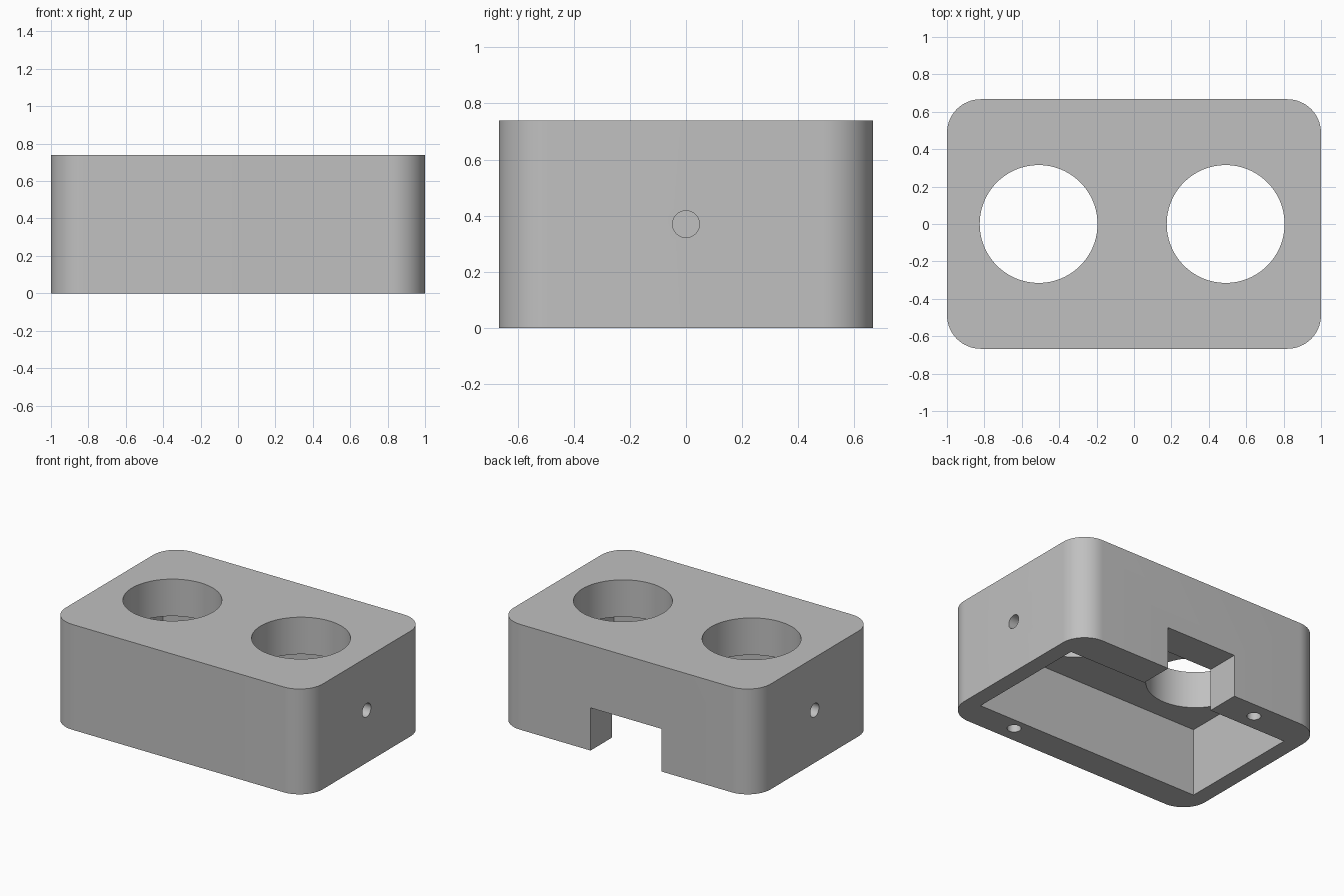
import bpy, bmesh, math
from mathutils import Vector

default = bpy.data.objects.get("Cube")
if default:
    bpy.data.objects.remove(default, do_unlink=True)

HALF_X, HALF_Y, HEIGHT = 1.0, 0.667, 0.74
CORNER = 0.18
CEILING = 0.48

grey = bpy.data.materials.new("plain grey")
grey.use_nodes = True
color = (0.53, 0.53, 0.53, 1.0)
grey.diffuse_color = color
grey.node_tree.nodes["Principled BSDF"].inputs["Base Color"].default_value = color


def prism(name, outline, height):
    """Extrude a closed outline upward from z = 0."""
    bm = bmesh.new()
    face = bm.faces.new([bm.verts.new((x, y, 0)) for x, y in outline])
    top = bmesh.ops.extrude_face_region(bm, geom=[face])["geom"]
    verts = [v for v in top if isinstance(v, bmesh.types.BMVert)]
    bmesh.ops.translate(bm, verts=verts, vec=(0, 0, height))
    bmesh.ops.recalc_face_normals(bm, faces=bm.faces)
    mesh = bpy.data.meshes.new(name)
    bm.to_mesh(mesh)
    bm.free()
    obj = bpy.data.objects.new(name, mesh)
    bpy.context.collection.objects.link(obj)
    mesh.materials.append(grey)
    return obj


def cut(cutter):
    """Subtract a cutter from the housing, then discard it."""
    cutter.hide_render = True
    mod = housing.modifiers.new("cut", 'BOOLEAN')
    mod.operation = 'DIFFERENCE'
    mod.solver = 'EXACT'
    mod.object = cutter
    bpy.context.view_layer.objects.active = housing
    bpy.ops.object.modifier_apply(modifier=mod.name)
    bpy.data.objects.remove(cutter, do_unlink=True)


def cut_box(low, high):
    low, high = Vector(low), Vector(high)
    outline = [(low.x, low.y), (high.x, low.y), (high.x, high.y), (low.x, high.y)]
    box = prism("box_cutter", outline, high.z - low.z)
    box.location.z = low.z
    cut(box)


def cut_round(center, radius, length, direction=(0, 0, 1), sides=32):
    """Drill a round hole starting at center and running along direction."""
    outline = [(radius * math.cos(a), radius * math.sin(a))
               for a in (math.tau * i / sides for i in range(sides))]
    drill = prism("round_cutter", outline, length)
    drill.location = center
    drill.rotation_mode = 'QUATERNION'
    drill.rotation_quaternion = Vector((0, 0, 1)).rotation_difference(Vector(direction))
    cut(drill)


# Rounded block
outline = []
for quarter, (sx, sy) in enumerate([(1, 1), (-1, 1), (-1, -1), (1, -1)]):
    for i in range(17):
        a = math.pi / 2 * (quarter + i / 16)
        outline.append((sx * (HALF_X - CORNER) + CORNER * math.cos(a),
                        sy * (HALF_Y - CORNER) + CORNER * math.sin(a)))
housing = prism("housing", outline, HEIGHT)

# Cavity open at the bottom, and the notch through the back wall
cut_box((-0.885, -0.465, -0.1), (0.885, 0.43, CEILING))
cut_box((-0.275, 0.3, -0.1), (0.275, 0.8, 0.3))

# Two large openings in the top
for x in (-0.51, 0.49):
    cut_round((x, 0, CEILING - 0.1), 0.315, 0.5, sides=96)

# Blind holes in the two ends, and two screw holes in the bottom rim
for side in (-1, 1):
    cut_round((side * 1.1, 0, HEIGHT / 2), 0.048, 0.19, (-side, 0, 0))
    cut_round((side * 0.535, -side * 0.55, -0.1), 0.045, 0.5)

# Smooth curved walls, sharp rims
bpy.ops.object.select_all(action='DESELECT')
housing.select_set(True)
bpy.context.view_layer.objects.active = housing
bpy.ops.object.shade_smooth_by_angle(angle=math.radians(30))
